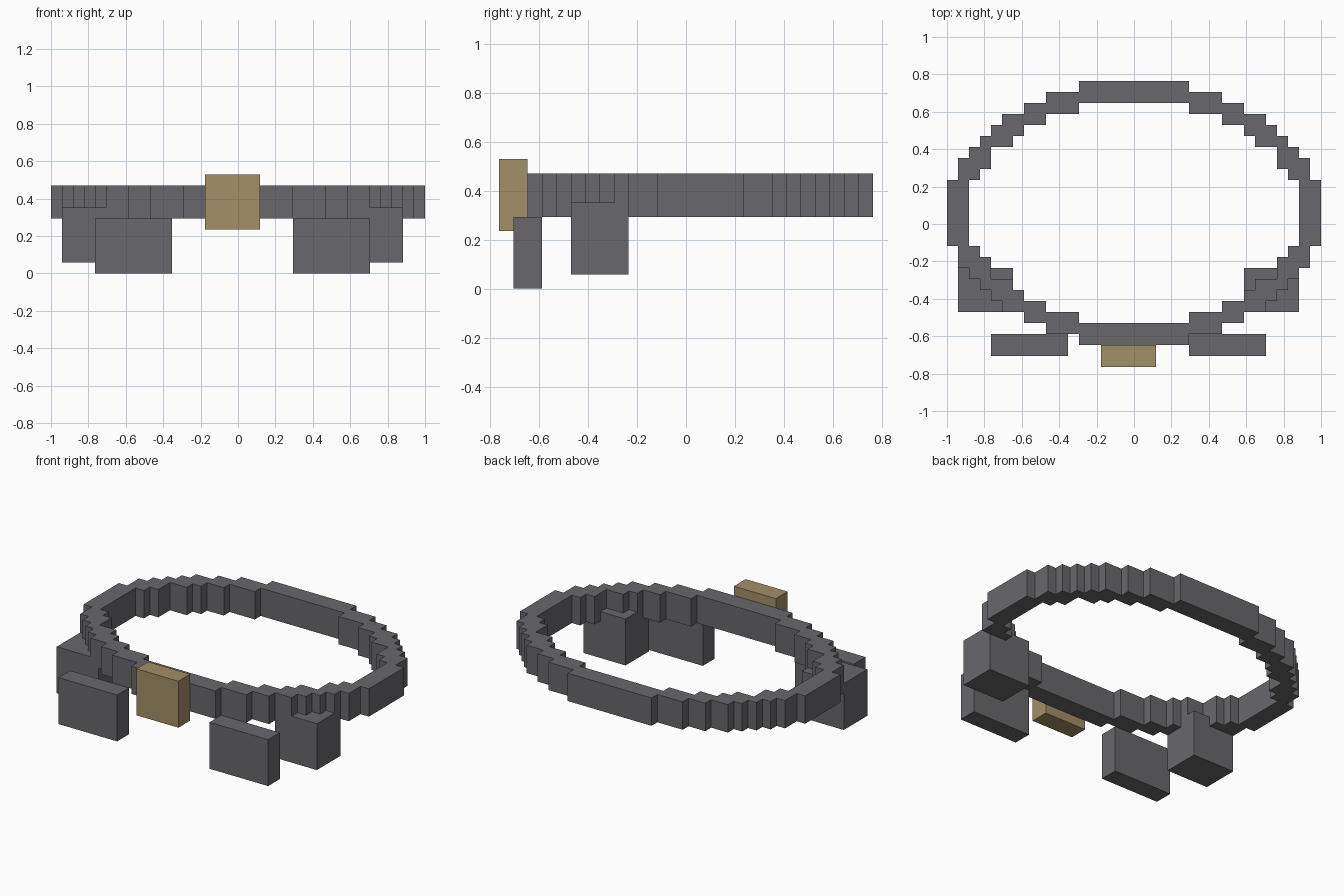
import bpy, bmesh

if "Cube" in bpy.data.objects:
    bpy.data.objects.remove(bpy.data.objects["Cube"])

U = 1 / 17  # block grid unit


def material(name, rgb):
    m = bpy.data.materials.new(name)
    m.diffuse_color = (*rgb, 1)
    m.use_nodes = True
    m.node_tree.nodes["Principled BSDF"].inputs["Base Color"].default_value = m.diffuse_color
    return m


LEATHER = material("dark grey leather", (0.14, 0.136, 0.15))
BRASS = material("dull brass", (0.36, 0.276, 0.135))


def finish(name, bm, mat):
    bmesh.ops.recalc_face_normals(bm, faces=bm.faces)
    bmesh.ops.scale(bm, vec=(U, U, U), verts=bm.verts)
    me = bpy.data.meshes.new(name)
    bm.to_mesh(me)
    bm.free()
    me.materials.append(mat)
    ob = bpy.data.objects.new(name, me)
    bpy.context.collection.objects.link(ob)


def box(name, lo, hi, mat):
    bm = bmesh.new()
    bmesh.ops.create_cube(bm, size=1)
    for v in bm.verts:
        v.co = [l if c < 0 else h for c, l, h in zip(v.co, lo, hi)]
    finish(name, bm, mat)


def stair_loop(steps):
    """Stepped oval from one quadrant of (x, y) corners, mirrored about x=0 and y=1."""
    quarter = []
    for i, (x, y) in enumerate(steps):
        quarter.append((x, y))
        if i + 1 < len(steps):
            quarter.append((x, steps[i + 1][1]))
    right = quarter + [(x, 2 - y) for x, y in reversed(quarter)]
    return right + [(-x, y) for x, y in reversed(right)]


# Belt ring: stepped outer and inner outlines, filled and extruded
outer = [(5, 13), (8, 12), (10, 11), (12, 10), (13, 9), (14, 8), (15, 7), (16, 6), (17, 4)]
inner = [(5, 11), (8, 10), (10, 9), (11, 8), (13, 7), (14, 5), (15, 4)]
bm = bmesh.new()
for steps in (outer, inner):
    vs = [bm.verts.new((x, y, 5)) for x, y in stair_loop(steps)]
    for a, b in zip(vs, vs[1:] + vs[:1]):
        bm.edges.new((a, b))
bmesh.ops.triangle_fill(bm, edges=bm.edges[:], use_beauty=True, normal=(0, 0, 1))
ext = bmesh.ops.extrude_face_region(bm, geom=bm.faces[:], use_keep_orig=True)
for v in ext["geom"]:
    if isinstance(v, bmesh.types.BMVert):
        v.co.z = 8
finish("belt", bm, LEATHER)

# Buckle
box("buckle", (-3, -13, 4), (2, -11, 9), BRASS)

# Front and side pouches (each pair sits half a unit left of centre)
for side, s in (("left", -1), ("right", 1)):
    for name, x0, x1, y0, y1, z0, z1 in (
        ("front_pouch", 5.5, 12.5, -12, -10, 0, 5),
        ("side_pouch", 10.5, 15.5, -8, -4, 1, 6),
    ):
        xa, xb = sorted((s * x0 - 0.5, s * x1 - 0.5))
        box(f"{side}_{name}", (xa, y0, z0), (xb, y1, z1), LEATHER)
